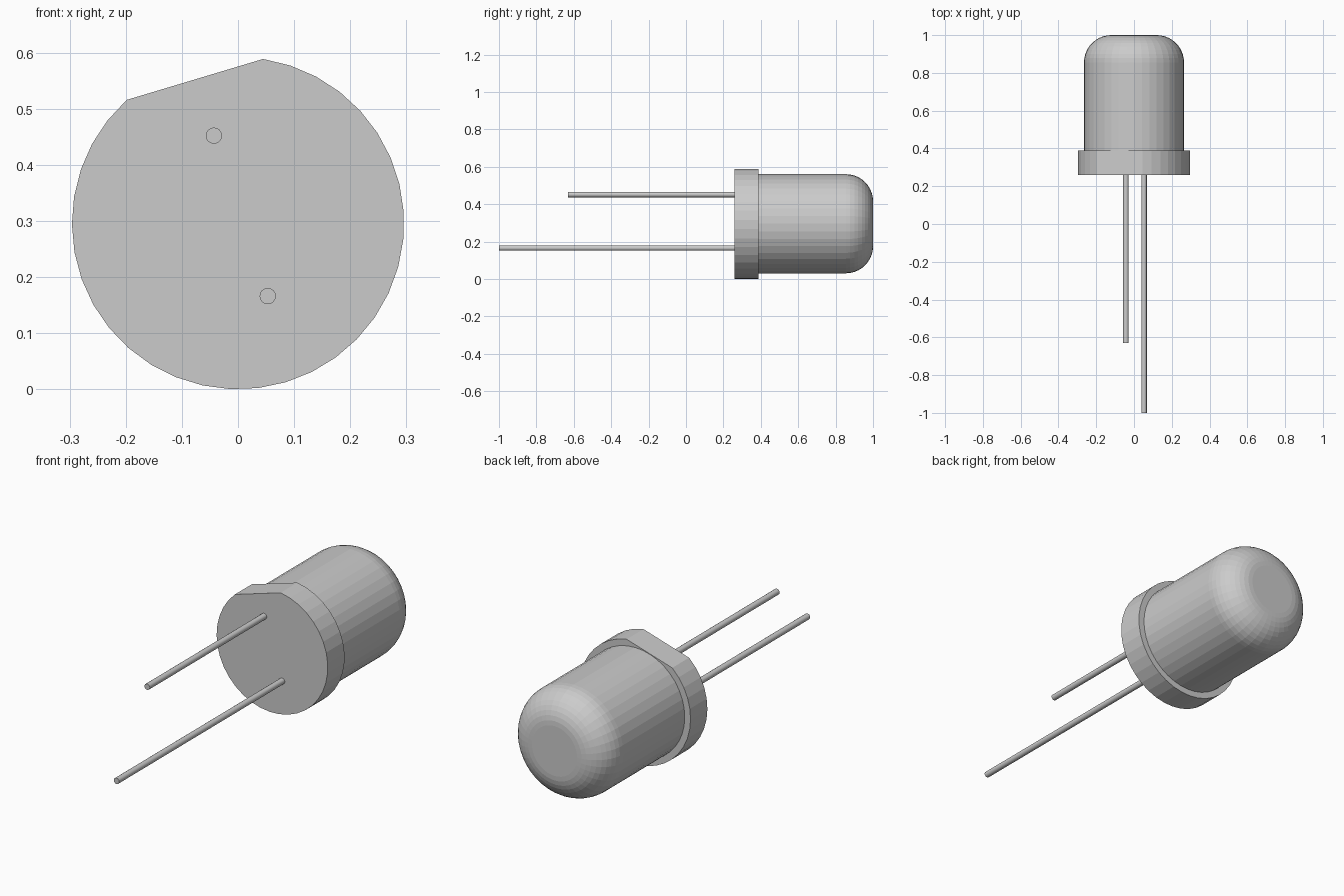
import bpy, bmesh
from math import sin, cos, pi, radians

if "Cube" in bpy.data.objects:
    bpy.data.objects.remove(bpy.data.objects["Cube"])

CZ = 0.296  # height of the lamp axis


def loft(name, rings, smooth=False):
    """Skin equal-length (x, y, z) rings ordered along +y and cap both ends."""
    bm = bmesh.new()
    loops = [[bm.verts.new(p) for p in ring] for ring in rings]
    n = len(loops[0])
    for a, b in zip(loops, loops[1:]):
        for i in range(n):
            j = (i + 1) % n
            bm.faces.new((a[i], a[j], b[j], b[i]))
    bm.faces.new(loops[0])
    bm.faces.new(loops[-1])
    bmesh.ops.recalc_face_normals(bm, faces=bm.faces)
    mesh = bpy.data.meshes.new(name)
    bm.to_mesh(mesh)
    bm.free()
    ob = bpy.data.objects.new(name, mesh)
    bpy.context.collection.objects.link(ob)
    if smooth:
        bpy.ops.object.select_all(action='DESELECT')
        ob.select_set(True)
        bpy.context.view_layer.objects.active = ob
        bpy.ops.object.shade_smooth_by_angle(angle=radians(30))
    return ob


def circle(x, z, y, r, n):
    return [(x + r * cos(2 * pi * i / n), y, z + r * sin(2 * pi * i / n)) for i in range(n)]


# Base flange: 32 arc segments, closed by one flat polarity cut
start, end, steps = radians(132.1), radians(441.3), 32
angles = [start + (end - start) * i / steps for i in range(steps + 1)]
loft("base_flange", [[(0.296 * cos(a), y, CZ + 0.296 * sin(a)) for a in angles]
                     for y in (0.26, 0.388)])

# Lens: cylinder with a rounded shoulder and a flat tip
R, fillet = 0.265, 0.145
profile = [(0.388, R)] + [(1 - fillet + fillet * sin(t), R - fillet + fillet * cos(t))
                          for t in (pi / 2 * k / 10 for k in range(11))]
loft("lens", [circle(0, CZ, y, r, 40) for y, r in profile])

# Two wire leads of different length
for name, x, z, y0 in (("short_lead", -0.043, 0.452, -0.63),
                       ("long_lead", 0.053, 0.166, -1.0)):
    loft(name, [circle(x, z, y, 0.0145, 16) for y in (y0, 0.26)], smooth=True)
